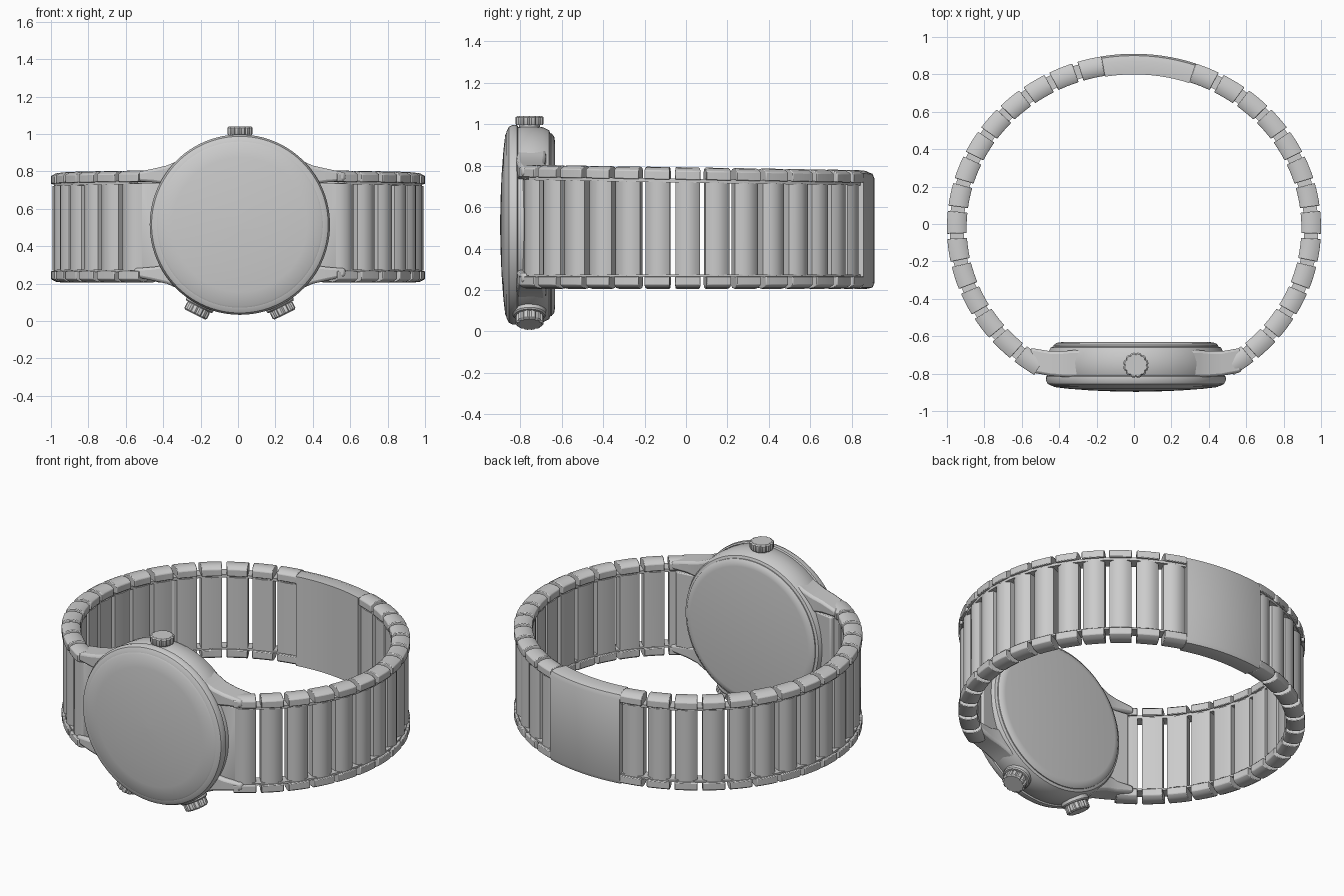
import bpy
from math import sin, cos, pi, radians

cube = bpy.data.objects.get("Cube")
if cube:
    bpy.data.objects.remove(cube, do_unlink=True)

steel = bpy.data.materials.new("brushed_grey")
steel.use_nodes = True
GREY = (0.6, 0.6, 0.6, 1)
steel.diffuse_color = GREY
steel.node_tree.nodes["Principled BSDF"].inputs["Base Color"].default_value = GREY

CX, CY, CZ = 0.01, -0.755, 0.515     # middle of the case
STEP, HALF = 9.3, 3.8                # link pitch and half width in degrees


def build(name, lofts, bevel=0, sharp=35):
    """One object from lofts; each loft is a list of point rings, capped at both ends."""
    verts, faces = [], []
    for rings in lofts:
        base, n = len(verts), len(rings[0])
        for ring in rings:
            verts.extend(ring)
        for i in range(len(rings) - 1):
            a, b = base + i * n, base + (i + 1) * n
            for j in range(n):
                k = (j + 1) % n
                faces.append((a + j, a + k, b + k, b + j))
        faces.append(tuple(base + j for j in reversed(range(n))))
        faces.append(tuple(base + (len(rings) - 1) * n + j for j in range(n)))
    mesh = bpy.data.meshes.new(name)
    mesh.from_pydata(verts, [], faces)
    mesh.materials.append(steel)
    obj = bpy.data.objects.new(name, mesh)
    bpy.context.collection.objects.link(obj)
    bpy.ops.object.select_all(action='DESELECT')
    bpy.context.view_layer.objects.active = obj
    obj.select_set(True)
    bpy.ops.object.mode_set(mode='EDIT')
    bpy.ops.mesh.select_all(action='SELECT')
    bpy.ops.mesh.normals_make_consistent(inside=False)
    bpy.ops.object.mode_set(mode='OBJECT')
    if bevel:
        mod = obj.modifiers.new("soft_edges", 'BEVEL')
        mod.width, mod.segments, mod.limit_method = bevel, 2, 'ANGLE'
    mesh.shade_smooth()
    mesh.set_sharp_from_angle(angle=radians(sharp))
    return obj


def band(r, deg, z):
    """Point on the slightly flattened bracelet; its upper edge flares toward the case."""
    a = radians(deg)
    y = -0.02 + (r - 0.07) * sin(a)
    return (r * cos(a), y, z - (0.016 * y if z > 0.5 else 0))


def lathe(profile, n=96):
    return [[(CX + r * cos(2 * pi * j / n), y, CZ + r * sin(2 * pi * j / n))
             for j in range(n)] for r, y in profile]


def knob(deg, profile, flutes=0, n=48):
    """Round part on the rim of the case, pointing outward at an angle in the xz plane."""
    a, rings = radians(deg), []
    for d, r in profile:
        ring = []
        for j in range(n):
            t = 2 * pi * j / n
            q = r * (0.9 if flutes and j % 4 == 0 else 1)
            u = q * cos(t)
            ring.append((CX + d * cos(a) - u * sin(a), CY + q * sin(t),
                         CZ + d * sin(a) + u * cos(a)))
        rings.append(ring)
    return rings


# Bracelet links
right = [1.8 + STEP * k for k in range(-6, 8)]
left = [234 - STEP * k for k in range(15)]
angles = right + left
dome = [(0.91, -1), (0.9, 0), (0.91, 1), (0.965, 1), (0.983, 0.6),
        (0.992, 0), (0.983, -0.6), (0.965, -1)]
build("centre_links", [[[band(r, a + t * HALF, z) for r, t in dome]
                        for z in (0.27, 0.722)] for a in angles])

edge = [(0.895, 0.0), (0.895, 0.042), (0.915, 0.056), (0.945, 0.06), (0.975, 0.056),
        (1.0, 0.042), (1.0, 0.0)]
for name, z0, way in (("upper_side_links", 0.732, 1), ("lower_side_links", 0.266, -1)):
    build(name, [[[band(r, a + t * HALF, z0 + way * h) for r, h in edge]
                  for t in (-1, -0.5, 0, 0.5, 1)] for a in angles], 0.004)

# Thin strips that join the links
for name, z0, z1 in (("upper_link_strip", 0.718, 0.736), ("lower_link_strip", 0.262, 0.274)):
    build(name, [[[band(r, -54 + 3 * i, z) for r, z in
                   ((0.91, z0), (0.985, z0), (0.985, z1), (0.91, z1))] for i in range(97)]])

# Clasp plate at the back
clasp = [(0.89, 0.215), (0.89, 0.78), (0.96, 0.785), (0.99, 0.775), (1.0, 0.75),
         (1.0, 0.235), (0.99, 0.212), (0.96, 0.205)]
build("clasp", [[[band(r, 70.6 + 29.4 * i / 16, z) for r, z in clasp] for i in range(17)]])

# Case, back cover and domed crystal
build("case", [lathe([(0.43, -0.65), (0.455, -0.66), (0.47, -0.69), (0.475, -0.74),
                      (0.472, -0.815), (0.46, -0.83)])], sharp=40)
build("back_cover", [lathe([(0.40, -0.632), (0.425, -0.636), (0.44, -0.648), (0.44, -0.70)])])
build("bezel", [lathe([(0.465, -0.805), (0.48, -0.815), (0.482, -0.835), (0.472, -0.855),
                       (0.45, -0.866), (0.43, -0.868)])])
build("crystal", [lathe([(0.45, -0.85), (0.448, -0.864), (0.435, -0.872), (0.36, -0.881),
                         (0.24, -0.89), (0.12, -0.895), (0.01, -0.897)])])

# Lugs and the end links between them
lug = [(0.24, -0.82, -0.675, 0.20, 0.39), (0.34, -0.82, -0.675, 0.205, 0.338),
       (0.39, -0.818, -0.68, 0.215, 0.316), (0.46, -0.812, -0.68, 0.226, 0.300),
       (0.565, -0.792, -0.662, 0.234, 0.278)]
for side, sx in (("left", 1), ("right", -1)):
    for level, sz in (("upper", 1), ("lower", -1)):
        build(f"{level}_{side}_lug",
              [[[(CX + sx * x, y, CZ + sz * h) for y, h in
                 ((yf, hi), (yf, ho), (yb, ho), (yb, hi))] for x, yf, yb, hi, ho in lug]],
              0.014, 50)
    build(f"{side}_end_link",
          [[[(CX + sx * x, y, z) for x, y in
             ((0.40, -0.79), (0.54, -0.775), (0.57, -0.75), (0.53, -0.67), (0.40, -0.69))]
            for z in (0.275, 0.737)]], 0.006)

# Fluted crown and the two lower pushers
grip = [(0.48, 0.064), (0.487, 0.068), (0.518, 0.068), (0.525, 0.06)]
stem = [(0.44, 0.05), (0.49, 0.05)]
build("crown", [knob(90, grip, 12), knob(90, stem)], sharp=30)
for side, deg in (("left", 270 + 26.5), ("right", 270 - 26.5)):
    build(f"{side}_pusher", [knob(deg, [(d + 0.012, r) for d, r in grip], 12),
                             knob(deg, [(0.42, 0.08), (0.485, 0.08), (0.492, 0.074)])], sharp=30)
